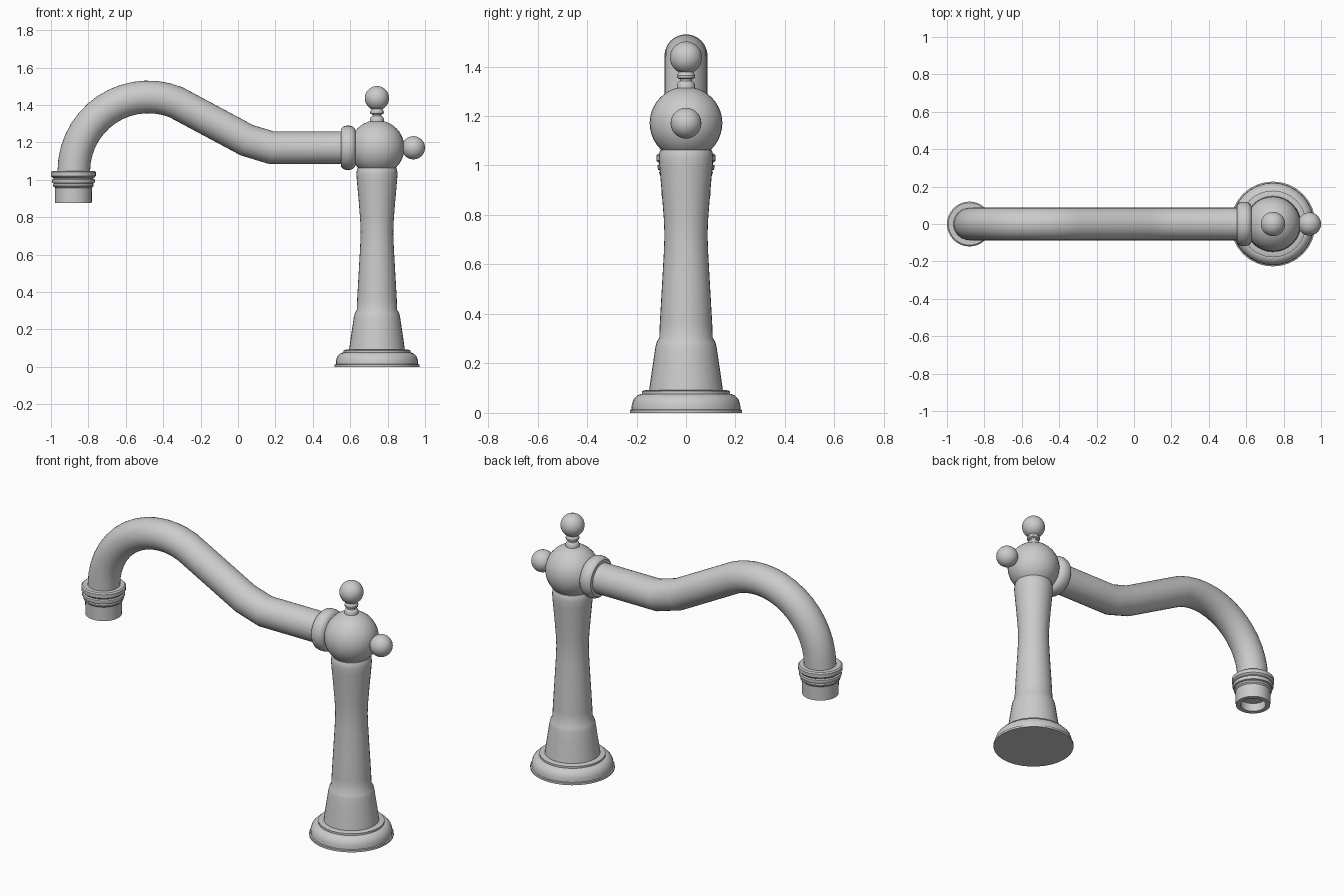
import bpy, bmesh, math
from mathutils import Vector, Matrix

cube = bpy.data.objects.get("Cube")
if cube:
    bpy.data.objects.remove(cube, do_unlink=True)

metal = bpy.data.materials.new("brushed grey metal")
metal.use_nodes = True
metal.diffuse_color = (0.6, 0.6, 0.6, 1)
metal.node_tree.nodes["Principled BSDF"].inputs["Base Color"].default_value = (0.6, 0.6, 0.6, 1)

COL_X = 0.743    # column axis
ARM_Z = 1.171    # height of ball, arm and side knob
TIP_X = -0.88    # outlet axis
PIPE_R = 0.087


def finish(bm, name, angle=35):
    bmesh.ops.recalc_face_normals(bm, faces=bm.faces)
    mesh = bpy.data.meshes.new(name)
    bm.to_mesh(mesh)
    bm.free()
    obj = bpy.data.objects.new(name, mesh)
    bpy.context.collection.objects.link(obj)
    mesh.materials.append(metal)
    bpy.ops.object.select_all(action='DESELECT')
    obj.select_set(True)
    bpy.context.view_layer.objects.active = obj
    bpy.ops.object.shade_smooth_by_angle(angle=math.radians(angle))
    return obj


def skin(bm, rings):
    """Join successive vertex rings with quads."""
    for a, b in zip(rings, rings[1:]):
        n = len(a)
        for i in range(n):
            bm.faces.new((a[i], a[(i + 1) % n], b[(i + 1) % n], b[i]))


def lathe(name, profile, origin, axis='Z', n=32):
    """Turn (radius, height) points around an axis and cap both ends."""
    bm = bmesh.new()
    turns = [2 * math.pi * i / n for i in range(n)]
    rings = [[bm.verts.new((r * math.cos(t), r * math.sin(t), h)) for t in turns]
             for r, h in profile]
    skin(bm, rings)
    bm.faces.new(rings[0])
    bm.faces.new(rings[-1])
    if axis == 'X':
        bm.transform(Matrix.Rotation(math.pi / 2, 4, 'Y'))
    bm.transform(Matrix.Translation(origin))
    return finish(bm, name)


def ball(name, centre, r):
    bm = bmesh.new()
    bmesh.ops.create_uvsphere(bm, u_segments=32, v_segments=20, radius=r,
                              matrix=Matrix.Translation(centre))
    return finish(bm, name)


def sweep(name, path, r, n=32):
    """Sweep a circle along a path in the XZ plane with mitred bends."""
    bm = bmesh.new()
    pts = [Vector((x, 0, z)) for x, z in path]
    rings = []
    for i, p in enumerate(pts):
        d_in = (p - pts[i - 1]).normalized() if i else (pts[1] - p).normalized()
        d_out = (pts[i + 1] - p).normalized() if i + 1 < len(pts) else d_in
        t = (d_in + d_out).normalized()
        side = Vector((-t.z, 0, t.x)) / t.dot(d_in)
        rings.append([bm.verts.new(p + side * r * math.cos(a) + Vector((0, r * math.sin(a), 0)))
                      for a in (2 * math.pi * k / n for k in range(n))])
    skin(bm, rings)
    bm.faces.new(rings[0])
    bm.faces.new(rings[-1])
    return finish(bm, name)


# Stepped foot
lathe("base_flange", [(0.227, 0), (0.227, 0.012), (0.220, 0.014), (0.219, 0.035),
                      (0.212, 0.055), (0.198, 0.070), (0.183, 0.077), (0.178, 0.077),
                      (0.178, 0.088), (0.165, 0.092), (0.150, 0.092)], (COL_X, 0, 0))

# Waisted column with a flared skirt
lathe("column", [(0.150, 0.085), (0.141, 0.15), (0.132, 0.21), (0.124, 0.265), (0.119, 0.285),
                 (0.108, 0.305), (0.106, 0.36), (0.098, 0.50), (0.090, 0.64), (0.087, 0.72),
                 (0.090, 0.79), (0.098, 0.89), (0.107, 0.99), (0.110, 1.03), (0.107, 1.055),
                 (0.103, 1.063), (0.080, 1.068)], (COL_X, 0, 0))

# Ball body, finial and side knob
ball("ball_body", (COL_X, 0, ARM_Z), 0.147)
lathe("finial_neck", [(0.037, 1.29), (0.037, 1.325), (0.033, 1.335), (0.025, 1.341), (0.025, 1.349),
                      (0.036, 1.354), (0.037, 1.364), (0.033, 1.371), (0.027, 1.385)], (COL_X, 0, 0))
ball("finial_ball", (COL_X, 0, 1.436), 0.065)
ball("side_knob", (0.938, 0, ARM_Z), 0.062)

# Rounded collar where the arm meets the ball
lathe("arm_collar", [(0.085, 0.550), (0.104, 0.552), (0.114, 0.563), (0.118, 0.578), (0.118, 0.598),
                     (0.114, 0.613), (0.104, 0.624), (0.085, 0.632)], (0, 0, ARM_Z), 'X')

# Spout pipe: straight arm, two bends, then an arch down to the outlet
arch_x, arch_z, arch_r = -0.48, 1.045, 0.398
path = [(0.66, ARM_Z), (0.18, ARM_Z), (0.048, 1.211)]
path += [(arch_x + arch_r * math.cos(math.radians(a)), arch_z + arch_r * math.sin(math.radians(a)))
         for a in range(68, 181, 8)]
path.append((TIP_X, 1.03))
sweep("spout_pipe", path, PIPE_R)

# Ringed outlet with a recessed mouth
lathe("outlet", [(0.080, 1.048), (0.113, 1.048), (0.120, 1.041), (0.120, 1.020), (0.113, 1.012),
                 (0.106, 1.010), (0.106, 1.006), (0.114, 1.002), (0.116, 0.992), (0.112, 0.982),
                 (0.104, 0.979), (0.109, 0.973), (0.107, 0.964), (0.099, 0.957), (0.098, 0.875),
                 (0.072, 0.875), (0.072, 0.925)], (TIP_X, 0, 0))
